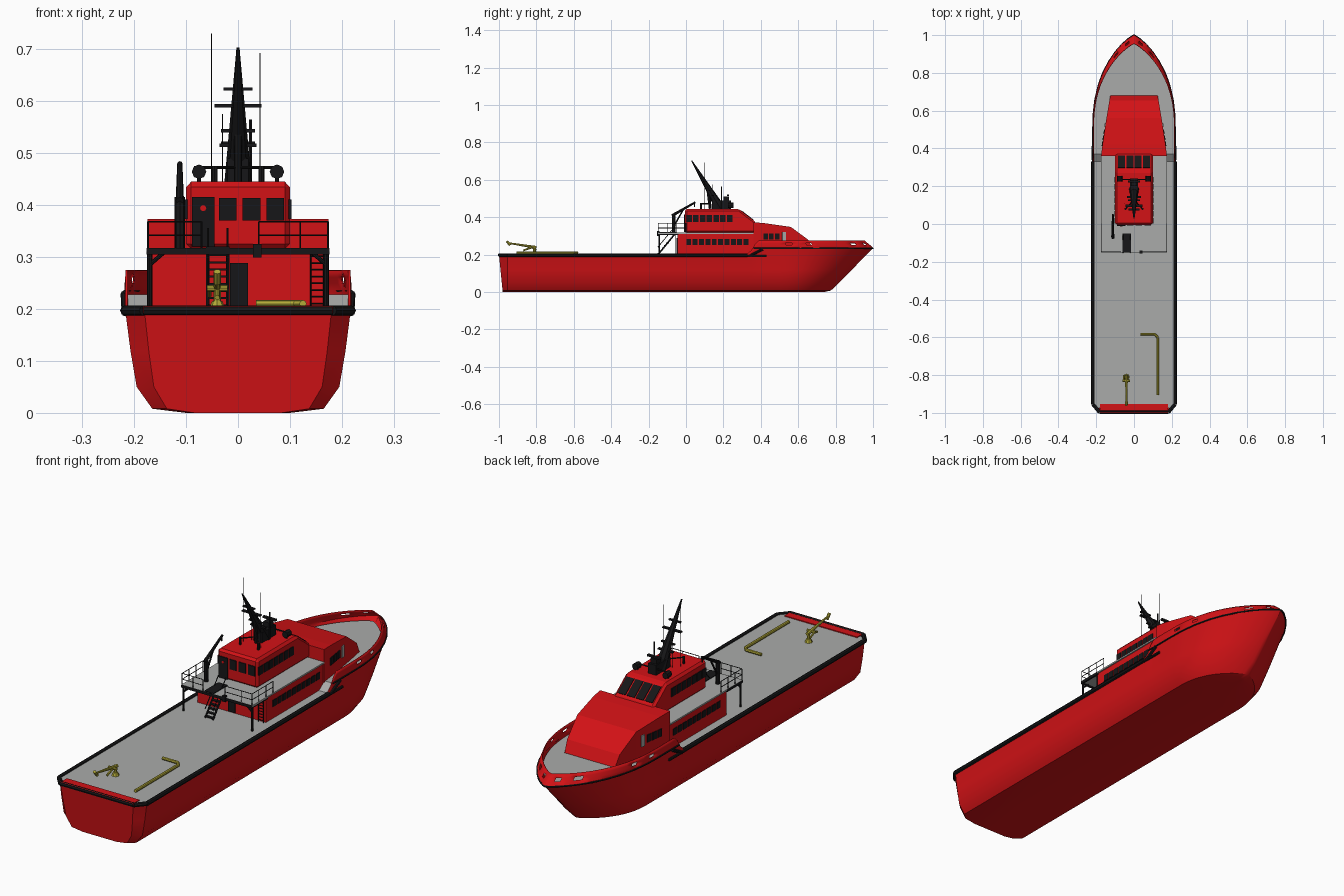
import bpy, bmesh, math
from mathutils import Vector, Matrix

if "Cube" in bpy.data.objects:
    bpy.data.objects.remove(bpy.data.objects["Cube"])


def material(name, rgb):
    m = bpy.data.materials.new(name)
    m.use_nodes = True
    m.diffuse_color = (*rgb, 1)
    m.node_tree.nodes["Principled BSDF"].inputs["Base Color"].default_value = (*rgb, 1)
    return m


RED = material("hull red", (0.65, 0.006, 0.008))
BLACK = material("fitting black", (0.008, 0.008, 0.009))
GREY = material("deck grey", (0.40, 0.41, 0.40))
YELLOW = material("equipment yellow", (0.45, 0.40, 0.04))


def finish(name, bm, mat, smooth=False):
    bmesh.ops.recalc_face_normals(bm, faces=bm.faces)
    me = bpy.data.meshes.new(name)
    bm.to_mesh(me)
    bm.free()
    me.materials.append(mat)
    ob = bpy.data.objects.new(name, me)
    bpy.context.collection.objects.link(ob)
    if smooth:
        bpy.ops.object.select_all(action="DESELECT")
        ob.select_set(True)
        bpy.context.view_layer.objects.active = ob
        bpy.ops.object.shade_smooth_by_angle(angle=math.radians(32))
    return ob


def boxes(name, items, mat):
    """Each item: centre, size and optional rotation matrix."""
    bm = bmesh.new()
    for c, s, *rot in items:
        m = Matrix.Translation(c) @ (rot[0] if rot else Matrix()) @ Matrix.Diagonal((*s, 1))
        bmesh.ops.create_cube(bm, size=1, matrix=m)
    return finish(name, bm, mat)


def bars(name, items, mat, sides=8):
    """Each item: start, end, start radius and optional end radius."""
    bm = bmesh.new()
    for a, b, r, *r2 in items:
        a, b = Vector(a), Vector(b)
        m = Matrix.Translation((a + b) / 2) @ (b - a).to_track_quat("Z", "Y").to_matrix().to_4x4()
        bmesh.ops.create_cone(bm, cap_ends=True, segments=sides, radius1=r,
                              radius2=r2[0] if r2 else r, depth=(b - a).length, matrix=m)
    return finish(name, bm, mat, smooth=sides > 6)


def chain(pts, r):
    return [(a, b, r) for a, b in zip(pts, pts[1:])]


def loft(name, sections, mat):
    """Each section: y, half width, bottom z, top z."""
    bm = bmesh.new()
    rings = [[bm.verts.new(p) for p in ((-w, y, a), (w, y, a), (w, y, b), (-w, y, b))]
             for y, w, a, b in sections]
    for p, q in zip(rings, rings[1:]):
        for i in range(4):
            j = (i + 1) % 4
            bm.faces.new((p[i], p[j], q[j], q[i]))
    bm.faces.new(rings[0])
    bm.faces.new(rings[-1])
    return finish(name, bm, mat)


# Hull: lofted levels with a raked bow
BOW = 0.5


def taper(t):
    return max(0, 1 - max(t, 0) ** 2.4) ** 0.8


def half(y, w=0.218, tip=1.0):
    return w * taper((y - BOW) / (tip - BOW))


def rise(y):
    k = min(1, max(0, (y - 0.33) / 0.06))
    return k * k * (3 - 2 * k)


# aft z, forward z, half width, bow tip
LEVELS = [(0, 0, 0, .74), (0, 0, .10, .74), (.008, .008, .165, .775), (.05, .05, .195, .82),
          (.12, .12, .207, .888), (.19, .225, .216, .99), (.197, .235, .218, 1.0),
          (.20, .25, .218, .985), (.203, .262, .217, .97), (.206, .275, .216, .955)]
AFT = [-1, -.955, -.5, 0, .33, .35, .37, .39, .44]
NOSE = [0, .07, .14, .22, .3, .36, .42, .5, .58, .66, .74, .8, .86, .9, .94, .97, .99, 1]
PORTS = [len(AFT) + i for i in (1, 4, 11, 14)]

bm = bmesh.new()
grids = []
for side in (1, -1):
    grid = []
    for za, zf, w, tip in LEVELS:
        row = []
        for y in AFT:
            yy = y + .02 * (1 - za / .2) if y == -1 else y
            x = w * (.83 if y == -1 else 1)
            row.append(bm.verts.new((side * x, yy, za + (zf - za) * rise(y))))
        for t in NOSE:
            row.append(bm.verts.new((side * w * taper(t), BOW + (tip - BOW) * t, zf)))
        grid.append(row)
    grids.append(grid)
    for k in range(len(LEVELS) - 1):
        for i in range(len(grid[0]) - 1):
            if k == 7 and i in PORTS:
                continue  # freeing port openings
            bm.faces.new((grid[k][i], grid[k][i + 1], grid[k + 1][i + 1], grid[k + 1][i]))
bm.faces.new([r[0] for r in grids[0]] + [r[0] for r in reversed(grids[1])][:-1] + [grids[1][0][0]])
bmesh.ops.remove_doubles(bm, verts=bm.verts, dist=0.0002)
hull = finish("hull", bm, RED, smooth=True)
mod = hull.modifiers.new("plating", "SOLIDIFY")
mod.thickness = 0.004

# Decks
bm = bmesh.new()
rows = []
for y in [-.975, -.95, .33, .37, .5] + [BOW + .452 * t for t in NOSE[1:]]:
    w = half(y, .213, .953) * (.88 if y < -.96 else 1)
    z = .2 + .028 * min(1, max(0, (y - .33) / .04))
    rows.append([bm.verts.new((s * w, y, z)) for s in (-1, 1)])
for a, b in zip(rows, rows[1:]):
    bm.faces.new((a[0], a[1], b[1], b[0]))
bmesh.ops.remove_doubles(bm, verts=bm.verts, dist=0.0002)
finish("deck", bm, GREY)
boxes("stern_strip", [((0, -.971, .2), (.36, .034, .008))], RED)

# Fenders along the hull
aft_fender, sheer_line = [], []
for s in (1, -1):
    aft_fender += chain([(0, -.996, .197), (s * .182, -.996, .197), (s * .217, -.955, .197),
                         (s * .217, .33, .197)], .01)
    aft_fender += chain([(s * .217, .33, .192), (s * .217, .43, .192)], .006)
    aft_fender += chain([(s * .217, .34, .192), (s * .219, .41, .229)], .007)
    ys = [.36, .5, .58, .66, .74, .8, .86, .91, .95, .98, .995, 1]
    sheer_line += chain([(s * half(y), y, .233) for y in ys], .004)
bars("fender", aft_fender, BLACK)
bars("sheer_line", sheer_line, BLACK, 6)

# Superstructure
loft("deckhouse", [(-.045, .17, .2, .313), (.37, .17, .2, .313)], RED)
boxes("upper_deck", [((0, .105, .314), (.352, .51, .007))], GREY)
loft("forward_house", [(.36, .174, .225, .373), (.42, .167, .225, .368), (.56, .146, .225, .348),
                       (.655, .13, .225, .278), (.68, .125, .225, .23)], RED)
wheelhouse = loft("wheelhouse", [(-.005, .1, .315, .445), (.28, .1, .315, .445),
                                 (.375, .1, .315, .372)], RED)
bev = wheelhouse.modifiers.new("soft_edges", "BEVEL")
bev.width = .01
bev.segments = 1

# Windows and doors as thin plates
glass = [((x, -.006, .392), (.034, .006, .044)) for x in (-.02, .026, .072)]
for s in (1, -1):
    glass += [((s * .1, .017 + .036 * i, .392), (.006, .029, .038)) for i in range(7)]
    glass += [((s * .17, .015 + .034 * i, .267), (.006, .026, .03)) for i in range(10)]
    turn = Matrix.Rotation(s * .15, 4, "Z")
    glass += [((s * (.167 - .15 * (y - .42)), y, .297), (.007, .024, .034), turn)
              for y in (.425, .456, .487)]
slope = Matrix.Rotation(-math.atan2(.073, .095), 4, "X")
glass += [((x, .328, .4085), (.038, .08, .006), slope) for x in (-.067, -.022, .022, .067)]
boxes("windows", glass, BLACK)
boxes("doors", [((-.067, -.006, .368), (.044, .008, .095)), ((.002, -.046, .246), (.034, .008, .085))], BLACK)
boxes("side_panels", [((s * .152, .524, .297), (.008, .02, .05), Matrix.Rotation(s * .15, 4, "Z"))
                      for s in (1, -1)], GREY)
bars("door_porthole", [((-.067, -.009, .394), (-.067, -.012, .394), .006)], RED)

# Platform supports and railings
posts, rails = [], []
boxes("platform_beam", [((0, -.148, .311), (.35, .008, .012))]
      + [((s * .172, -.095, .311), (.008, .11, .012)) for s in (1, -1)], BLACK)
for s in (1, -1):
    posts += [((s * .17, -.143, .2), (s * .17, -.143, .315), .005),
              ((s * .17, -.143, .285), (s * .14, -.143, .311), .004)]
    inner = -.07 if s < 0 else .04
    for z in (.342, .368):
        rails += chain([(inner, -.148, z), (s * .173, -.148, z), (s * .173, .0, z)], .0016)
    for x, y in ((inner, -.148), (s * .12, -.148), (s * .173, -.148), (s * .173, -.1),
                 (s * .173, -.05), (s * .173, .0)):
        rails.append(((x, y, .315), (x, y, .368), .0018))
bars("platform_posts", posts, BLACK)
bars("railings", rails, BLACK, 5)

# Stairs and wall ladder
stairs = [((x, -.15, .2), (x, -.055, .315), .004) for x in (-.058, -.02)]
stairs += [((x, -.15, .24), (x, -.055, .355), .002) for x in (-.058, -.02)]
bars("stair_stringers", stairs, BLACK, 6)
boxes("stair_treads", [((-.039, -.145 + .0115 * i, .207 + .0138 * i), (.038, .014, .004))
                       for i in range(8)], BLACK)
boxes("stair_hatch", [((-.039, -.1, .319), (.046, .1, .003))], BLACK)
bars("wall_ladder", [((x, -.055, .2), (x, -.055, .315), .002) for x in (.14, .165)]
     + [((.14, -.055, .21 + .013 * i), (.165, -.055, .21 + .013 * i), .0015) for i in range(8)], BLACK, 5)

# Deck crane
bars("crane", [((-.112, -.065, .315), (-.112, -.065, .415), .01),
               ((-.112, -.075, .408), (-.112, .05, .48), .008, .005),
               ((-.112, -.06, .36), (-.112, -.015, .44), .004),
               ((-.112, .045, .48), (-.112, .045, .455), .003)], BLACK)
boxes("deck_locker", [((.037, -.148, .312), (.016, .014, .026))], BLACK)

# Raked mast, crossbars and aerials
foot, tip = Vector((0, .185, .445)), Vector((0, .03, .702))


def on_mast(z):
    return foot.lerp(tip, (z - foot.z) / (tip.z - foot.z))


bars("mast", [(foot, tip, .026, .003), ((0, .13, .445), on_mast(.56), .008)], BLACK)
cross = []
for z, w, d in ((.515, .036, .012), (.543, .033, .01), (.591, .09, .014), (.623, .056, .01)):
    cross.append((on_mast(z), (w if w > .05 else w * 2, d, .006)))
boxes("mast_crossbars", cross, BLACK)
boxes("mast_base", [((0, .19, .467), (.04, .1, .045)), ((0, .215, .495), (.03, .03, .03)),
                    ((0, .225, .518), (.065, .012, .008))], BLACK)
bars("aerials", [((-.051, .11, .445), (-.051, .11, .73), .001),
                 ((.042, .1, .445), (.042, .1, .693), .001),
                 ((-.03, .14, .445), (-.03, .14, .575), .0012),
                 ((.024, .19, .445), (.024, .19, .565), .003)], BLACK, 5)
lamps = [((-.085, .235, .472), (.075, .235, .472), .003)]
for s in (1, -1):
    lamps += [((s * .075, .225, .464), (s * .075, .255, .464), .014),
              ((s * .075, .235, .445), (s * .075, .235, .46), .004),
              ((s * .045, .08, .445), (s * .045, .08, .475), .006),
              ((s * .045, .08, .472), (0, .13, .472), .003)]
bars("searchlights", lamps, BLACK)

# Yellow deck pipe and monitor
bars("deck_pipe", chain([(.125, -.905, .21), (.125, -.6, .21), (.11, -.583, .21), (.035, -.583, .21)], .007), YELLOW)
bars("monitor", [((-.04, -.81, .2), (-.04, -.81, .215), .016, .01),
                 ((-.04, -.81, .21), (-.04, -.81, .245), .007),
                 ((-.04, -.8, .238), (-.04, -.95, .262), .008, .004),
                 ((-.04, -.87, .222), (-.04, -.82, .24), .005),
                 ((-.04, -.94, .25), (-.04, -.958, .272), .007),
                 ((-.06, -.83, .24), (-.02, -.83, .24), .006),
                 ((-.055, -.8, .225), (-.055, -.83, .24), .004)], YELLOW)
